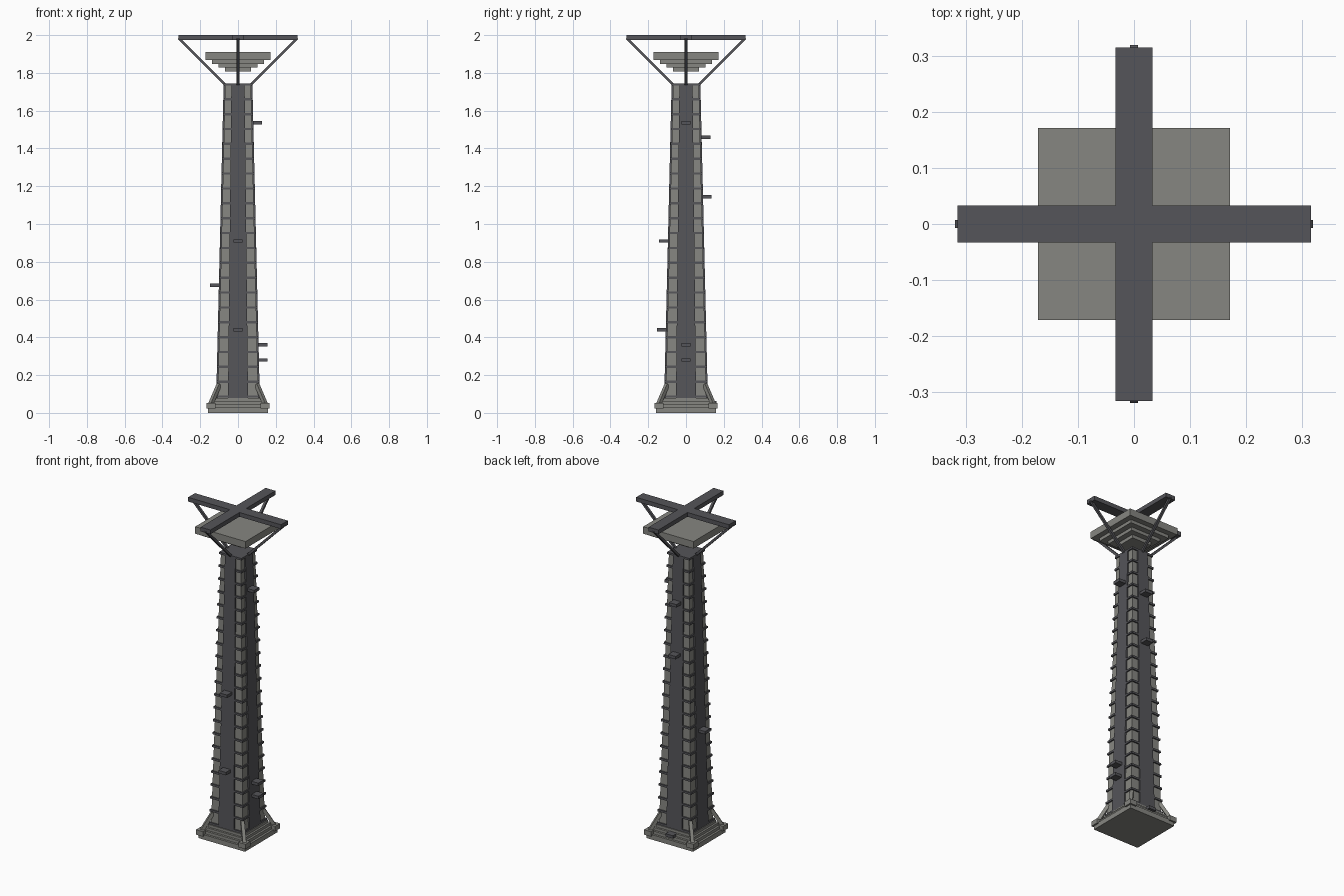
import bpy, bmesh
from mathutils import Vector

if "Cube" in bpy.data.objects:
    bpy.data.objects.remove(bpy.data.objects["Cube"])


def material(name, rgb):
    m = bpy.data.materials.new(name)
    m.diffuse_color = (*rgb, 1)
    m.use_nodes = True
    m.node_tree.nodes["Principled BSDF"].inputs["Base Color"].default_value = m.diffuse_color
    return m


DARK = material("dark_stone", (0.09, 0.09, 0.10))
LIGHT = material("light_stone", (0.24, 0.24, 0.22))


def finish(name, bm, mat):
    bmesh.ops.recalc_face_normals(bm, faces=bm.faces)
    me = bpy.data.meshes.new(name)
    bm.to_mesh(me)
    bm.free()
    me.materials.append(mat)
    ob = bpy.data.objects.new(name, me)
    bpy.context.collection.objects.link(ob)
    return ob


def loft(bm, bottom, top, z0, z1):
    """Tapered block between two rectangles (x0, x1, y0, y1)."""
    rings = []
    for (x0, x1, y0, y1), z in ((bottom, z0), (top, z1)):
        rings.append([bm.verts.new((x, y, z)) for x, y in
                      ((x0, y0), (x1, y0), (x1, y1), (x0, y1))])
    a, b = rings
    bm.faces.new(a[::-1])
    bm.faces.new(b)
    for i in range(4):
        j = (i + 1) % 4
        bm.faces.new((a[i], a[j], b[j], b[i]))


def box(bm, x0, x1, y0, y1, z0, z1):
    loft(bm, (x0, x1, y0, y1), (x0, x1, y0, y1), z0, z1)


def slab(bm, h, z0, z1):
    box(bm, -h, h, -h, h, z0, z1)


def strut(bm, p, q, t):
    """Square bar from p to q."""
    p, q = Vector(p), Vector(q)
    d = (q - p).normalized()
    s = d.cross(Vector((0, 0, 1))).normalized() * t / 2
    u = s.cross(d)
    rings = [[bm.verts.new(c + o) for o in (s + u, s - u, -s - u, -s + u)] for c in (p, q)]
    bm.faces.new(rings[0])
    bm.faces.new(rings[1])
    for i in range(4):
        j = (i + 1) % 4
        bm.faces.new((rings[0][i], rings[0][j], rings[1][j], rings[1][i]))


Z0, Z1 = 0.06, 1.745
CORNERS = [(1, 1), (1, -1), (-1, 1), (-1, -1)]
SIDES = {"right": (1, 0), "left": (-1, 0), "back": (0, 1), "front": (0, -1)}


def width(z):
    return 0.116 + (0.076 - 0.116) * (z - Z0) / (Z1 - Z0)


# stepped base
bm = bmesh.new()
for h, a, b in ((0.158, 0, 0.03), (0.145, 0.03, 0.048), (0.132, 0.048, 0.064), (0.12, 0.064, 0.08)):
    slab(bm, h, a, b)
finish("stepped_base", bm, LIGHT)

# corner feet and leaning braces
feet, braces = bmesh.new(), bmesh.new()
for sx, sy in CORNERS:
    xs, ys = sorted((sx * 0.12, sx * 0.168)), sorted((sy * 0.12, sy * 0.168))
    box(feet, *xs, *ys, 0.022, 0.052)
    strut(braces, (sx * 0.147, sy * 0.147, 0.04), (sx * 0.1, sy * 0.1, 0.15), 0.02)
finish("corner_feet", feet, LIGHT)
finish("corner_braces", braces, LIGHT)

# cross-shaped tapered shaft
for name, fx, fy in (("shaft_panels_x", 1, 0.46), ("shaft_panels_y", 0.46, 1)):
    bm = bmesh.new()
    rects = [(-w * fx, w * fx, -w * fy, w * fy) for w in (width(Z0), width(Z1))]
    loft(bm, *rects, Z0, Z1)
    finish(name, bm, DARK)

# corner stones separated by thin bands
stones, bands = bmesh.new(), bmesh.new()
STEP = 0.0787
for i in range(22):
    zt = Z1 - i * STEP
    zb = zt - 0.012
    w0, w1 = width(zb) - 0.0004, width(zt) - 0.0004
    loft(bands, (-w0, w0, -w0, w0), (-w1, w1, -w1, w1), zb, zt)
    low = max(zt - STEP, Z0)
    for sx, sy in CORNERS:
        rects = []
        for z in (low, zb):
            o, n = width(z) - 0.008, width(z) * 0.44
            rects.append((*sorted((sx * n, sx * o)), *sorted((sy * n, sy * o))))
        loft(stones, *rects, low, zb)
finish("corner_stones", stones, LIGHT)
finish("stone_bands", bands, DARK)

# small ledges sticking out of each side
LEDGES = {"right": (1.535, 0.36, 0.28), "left": (0.675,),
          "back": (1.46, 1.145, 0.055), "front": (0.91, 0.44)}
for side, heights in LEDGES.items():
    dx, dy = SIDES[side]
    bm = bmesh.new()
    for z in heights:
        a, b = width(z) - 0.01, width(z) + 0.046
        if dx:
            box(bm, *sorted((dx * a, dx * b)), -0.025, 0.025, z - 0.009, z + 0.009)
        else:
            box(bm, -0.025, 0.025, *sorted((dy * a, dy * b)), z - 0.009, z + 0.009)
    finish(side + "_ledges", bm, DARK)

# floating inverted stepped pyramid
bm = bmesh.new()
for h, a, b in ((0.068, 1.807, 1.828), (0.102, 1.828, 1.848), (0.137, 1.848, 1.868), (0.171, 1.868, 1.911)):
    slab(bm, h, a, b)
finish("floating_steps", bm, LIGHT)

# top cross beams
bm = bmesh.new()
L, W = 0.315, 0.033
box(bm, -L, L, -W, W, 1.974, 2.0)
box(bm, -W, W, -L, -W, 1.974, 2.0)
box(bm, -W, W, W, L, 1.974, 2.0)
finish("cross_beams", bm, DARK)

# struts carrying the beams
bm = bmesh.new()
for dx, dy in SIDES.values():
    strut(bm, (dx * 0.068, dy * 0.068, 1.738), (dx * 0.314, dy * 0.314, 1.984), 0.014)
finish("beam_struts", bm, DARK)
